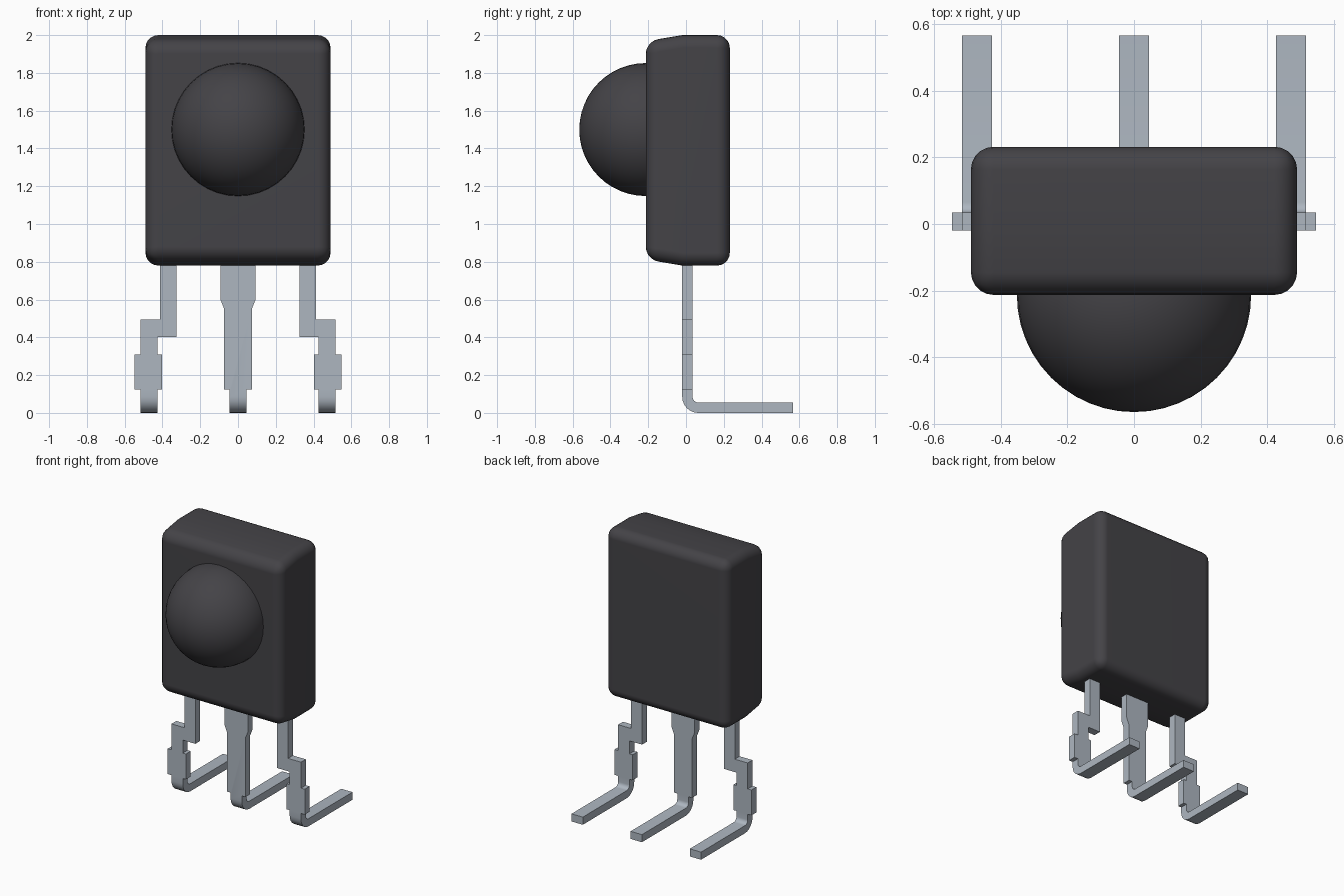
import bpy, bmesh, math
from mathutils import Matrix, Vector

cube = bpy.data.objects.get("Cube")
if cube:
    bpy.data.objects.remove(cube, do_unlink=True)


def material(name, color, roughness, metallic=0.0):
    m = bpy.data.materials.new(name)
    m.diffuse_color = color
    m.use_nodes = True
    bsdf = m.node_tree.nodes["Principled BSDF"]
    bsdf.inputs["Base Color"].default_value = color
    bsdf.inputs["Roughness"].default_value = roughness
    bsdf.inputs["Metallic"].default_value = metallic
    return m


PLASTIC = material("dark plastic", (0.058, 0.056, 0.063, 1), 0.5)
METAL = material("tinned metal", (0.42, 0.47, 0.53, 1), 0.4)


def make_object(name, bm, mat, smooth_angle):
    bmesh.ops.recalc_face_normals(bm, faces=bm.faces)
    mesh = bpy.data.meshes.new(name)
    bm.to_mesh(mesh)
    bm.free()
    mesh.materials.append(mat)
    obj = bpy.data.objects.new(name, mesh)
    bpy.context.collection.objects.link(obj)
    bpy.ops.object.select_all(action='DESELECT')
    obj.select_set(True)
    bpy.context.view_layer.objects.active = obj
    bpy.ops.object.shade_smooth_by_angle(angle=math.radians(smooth_angle))
    return obj


def extrude_outline(bm, points, offset):
    """Fill a closed outline and extrude it along offset."""
    face = bm.faces.new([bm.verts.new(p) for p in points])
    ext = bmesh.ops.extrude_face_region(bm, geom=[face], use_keep_orig=True)
    verts = [g for g in ext["geom"] if isinstance(g, bmesh.types.BMVert)]
    bmesh.ops.translate(bm, vec=offset, verts=verts)
    bmesh.ops.recalc_face_normals(bm, faces=bm.faces)


# Housing: side profile with a slight draft toward the front, rounded edges
HALF_W, FRONT, BACK = 0.49, -0.213, 0.232
profile = [(BACK, 0.78), (BACK, 2.0), (-0.02, 2.0), (FRONT, 1.968),
           (FRONT, 0.812), (-0.02, 0.78)]
bm = bmesh.new()
extrude_outline(bm, [(-HALF_W, y, z) for y, z in profile], (2 * HALF_W, 0, 0))
bmesh.ops.bevel(bm, geom=[e for e in bm.edges if e.calc_face_angle() > 0.6],
                offset=0.068, offset_type='OFFSET', segments=5, profile=0.5,
                affect='EDGES', clamp_overlap=True)
housing = make_object("housing", bm, PLASTIC, 35)
housing.modifiers.new("even shading", 'WEIGHTED_NORMAL').keep_sharp = True

# Lens dome: sphere half sunk into the housing front
bm = bmesh.new()
bmesh.ops.create_uvsphere(bm, u_segments=40, v_segments=24, radius=0.352)
bmesh.ops.transform(bm, verts=bm.verts,
                    matrix=Matrix.Translation((0, FRONT, 1.5)) @ Matrix.Rotation(math.pi / 2, 4, 'X'))
make_object("lens_dome", bm, PLASTIC, 35)

# Leads: flat stamped plate whose foot is bent toward the back
LEAD_FRONT, THICK, BEND, TIP = -0.02, 0.055, 0.085, 0.567
BEND_STEPS = 6


def lead(name, outline):
    bm = bmesh.new()
    extrude_outline(bm, [(x, LEAD_FRONT, z) for x, z in outline], (0, THICK, 0))
    end = min(bm.faces, key=lambda f: f.calc_center_median().z)
    pivot = Vector((0, LEAD_FRONT + BEND, BEND))
    turn = Matrix.Rotation(math.pi / 2 / BEND_STEPS, 3, 'X')
    for _ in range(BEND_STEPS):
        end = bmesh.ops.extrude_discrete_faces(bm, faces=[end])["faces"][0]
        bmesh.ops.rotate(bm, cent=pivot, matrix=turn, verts=end.verts)
    end = bmesh.ops.extrude_discrete_faces(bm, faces=[end])["faces"][0]
    for v in end.verts:
        v.co.y = TIP
    make_object(name, bm, METAL, 25)


# Centre lead: half outline mirrored
half = [(0.045, BEND), (0.045, 0.125), (0.073, 0.125), (0.073, 0.55),
        (0.093, 0.6), (0.093, 0.85)]
lead("centre_lead", half + [(-x, z) for x, z in reversed(half)])

# Outer leads: stepped outline with a wide stop, mirrored left to right
outer = [(0.427, BEND), (0.517, BEND), (0.517, 0.125), (0.547, 0.125),
         (0.547, 0.308), (0.517, 0.308), (0.517, 0.495), (0.414, 0.495),
         (0.414, 0.85), (0.326, 0.85), (0.326, 0.402), (0.427, 0.402),
         (0.427, 0.308), (0.402, 0.308), (0.402, 0.125), (0.427, 0.125)]
for side, name in ((1, "left_lead"), (-1, "right_lead")):
    lead(name, [(side * x, z) for x, z in outer])
